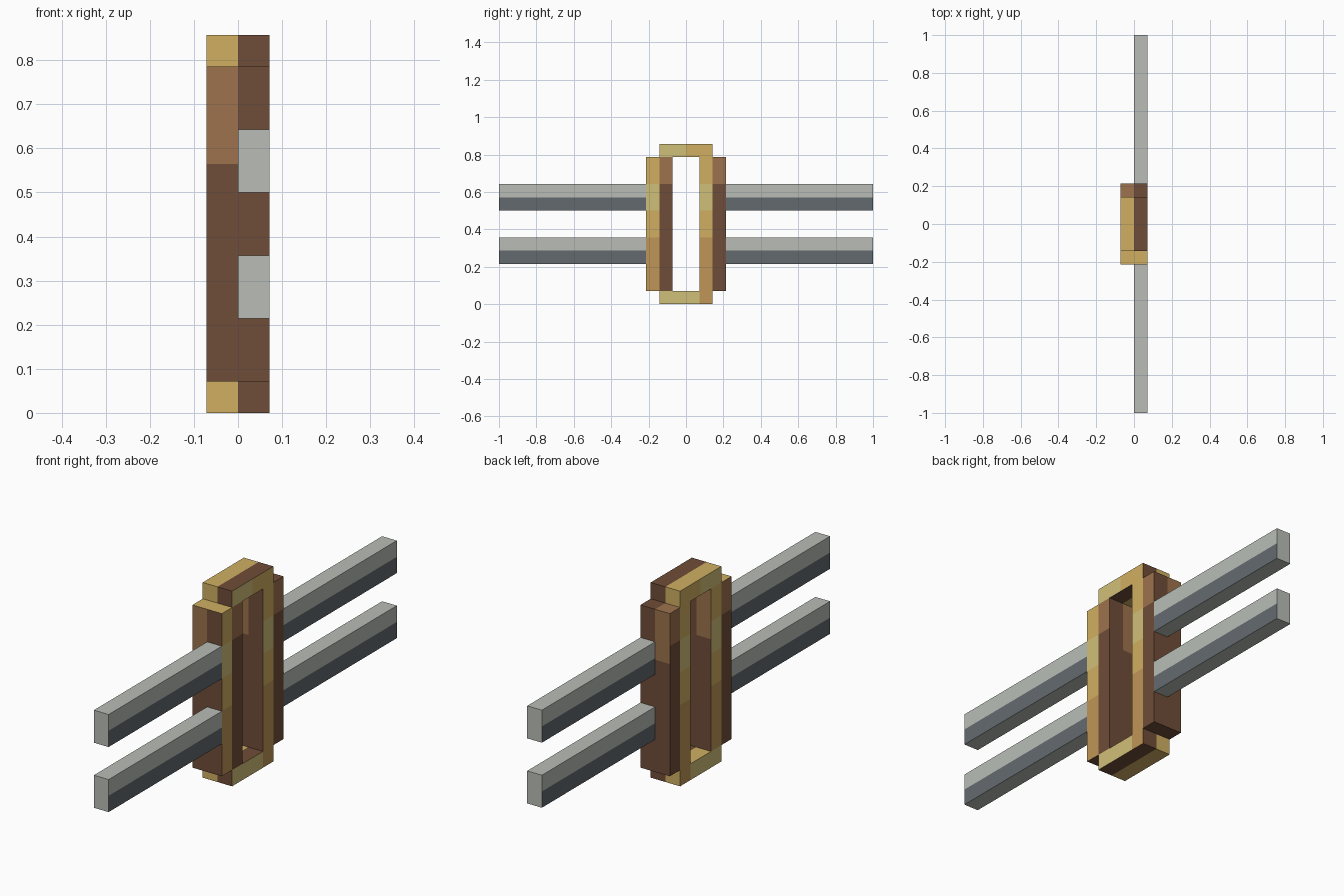
import bpy
import bmesh
from mathutils import Vector

U = 1 / 14  # block unit

cube = bpy.data.objects.get("Cube")
if cube:
    bpy.data.objects.remove(cube)


def linear(c):
    c = min(c * 1.04 / 255, 1)
    return c / 12.92 if c <= 0.04045 else ((c + 0.055) / 1.055) ** 2.4


PALETTE = {
    "gold wood": (200, 168, 94),
    "pale wood": (200, 184, 116),
    "tan wood": (184, 144, 84),
    "dark wood": (107, 74, 54),
    "mid wood": (152, 110, 74),
    "light steel": (178, 182, 175),
    "dark steel": (95, 102, 106),
}
NAMES = list(PALETTE)
MATS = []
for name, rgb in PALETTE.items():
    colour = tuple(linear(c) for c in rgb) + (1,)
    mat = bpy.data.materials.new(name)
    mat.use_nodes = True
    mat.diffuse_color = colour
    mat.node_tree.nodes["Principled BSDF"].inputs["Base Color"].default_value = colour
    MATS.append(mat)


def block(name, low, high, cuts, rule):
    """Box between two corners in block units, cut on planes and coloured by rule."""
    bm = bmesh.new()
    bmesh.ops.create_cube(bm, size=1)
    for v in bm.verts:
        v.co = Vector([(low[i] + (v.co[i] + 0.5) * (high[i] - low[i])) * U for i in range(3)])
    for axis, places in cuts.items():
        normal = Vector([float(a == axis) for a in "xyz"])
        for p in places:
            bmesh.ops.bisect_plane(bm, geom=bm.verts[:] + bm.edges[:] + bm.faces[:],
                                   plane_co=normal * p * U, plane_no=normal)
    bm.normal_update()
    for f in bm.faces:
        f.material_index = NAMES.index(rule(f.calc_center_median() / U, f.normal))
    mesh = bpy.data.meshes.new(name)
    bm.to_mesh(mesh)
    bm.free()
    for mat in MATS:
        mesh.materials.append(mat)
    obj = bpy.data.objects.new(name, mesh)
    bpy.context.collection.objects.link(obj)


def post_colour(c, n):
    if abs(n.x) > 0.5:
        # the pale grain sits inside, except on the front post's left face
        inner = abs(c.y) < 2
        if n.x > 0 and c.y < 0:
            inner = not inner
        if not inner:
            return "mid wood" if c.z > 9 else "dark wood"
        if 7 < c.z < 9:
            return "pale wood"
        return "gold wood" if c.z > 5 else "tan wood"
    if n.z > 0.5 and c.y < 0:
        return "gold wood"
    if n.z < -0.5:
        return "dark wood"
    return "mid wood" if c.x < 0 and c.z > 7.9 else "dark wood"


def cap_colour(c, n):
    if abs(n.x) > 0.5:
        if c.y < 0 or (c.z < 1 and c.y < 1):
            return "pale wood"
        return "gold wood" if c.z > 1 else "tan wood"
    return "gold wood" if c.x < 0 else "dark wood"


def bar_colour(c, n):
    lower = abs(n.x) > 0.5 and (c.z < 4 or 7 < c.z < 8)
    return "dark steel" if lower else "light steel"


# Uprights of the frame
for side, y in (("front", -3), ("back", 1)):
    block(side + "_post", (-1, y, 1), (1, y + 2, 11),
          {"x": [0], "y": [-2, 2], "z": [5, 7, 7.9, 9]}, post_colour)

# Caps closing the frame
for level, z in (("bottom", 0), ("top", 11)):
    block(level + "_cap", (-1, -2, z), (1, 2, z + 1),
          {"x": [0], "y": [-1, 0, 1]}, cap_colour)

# Steel rails reaching out from both posts
for side, y in (("front", -14), ("back", 3)):
    for level, z in (("lower", 3), ("upper", 7)):
        block(side + "_" + level + "_rail", (0, y, z), (1, y + 11, z + 2),
              {"z": [z + 1]}, bar_colour)
